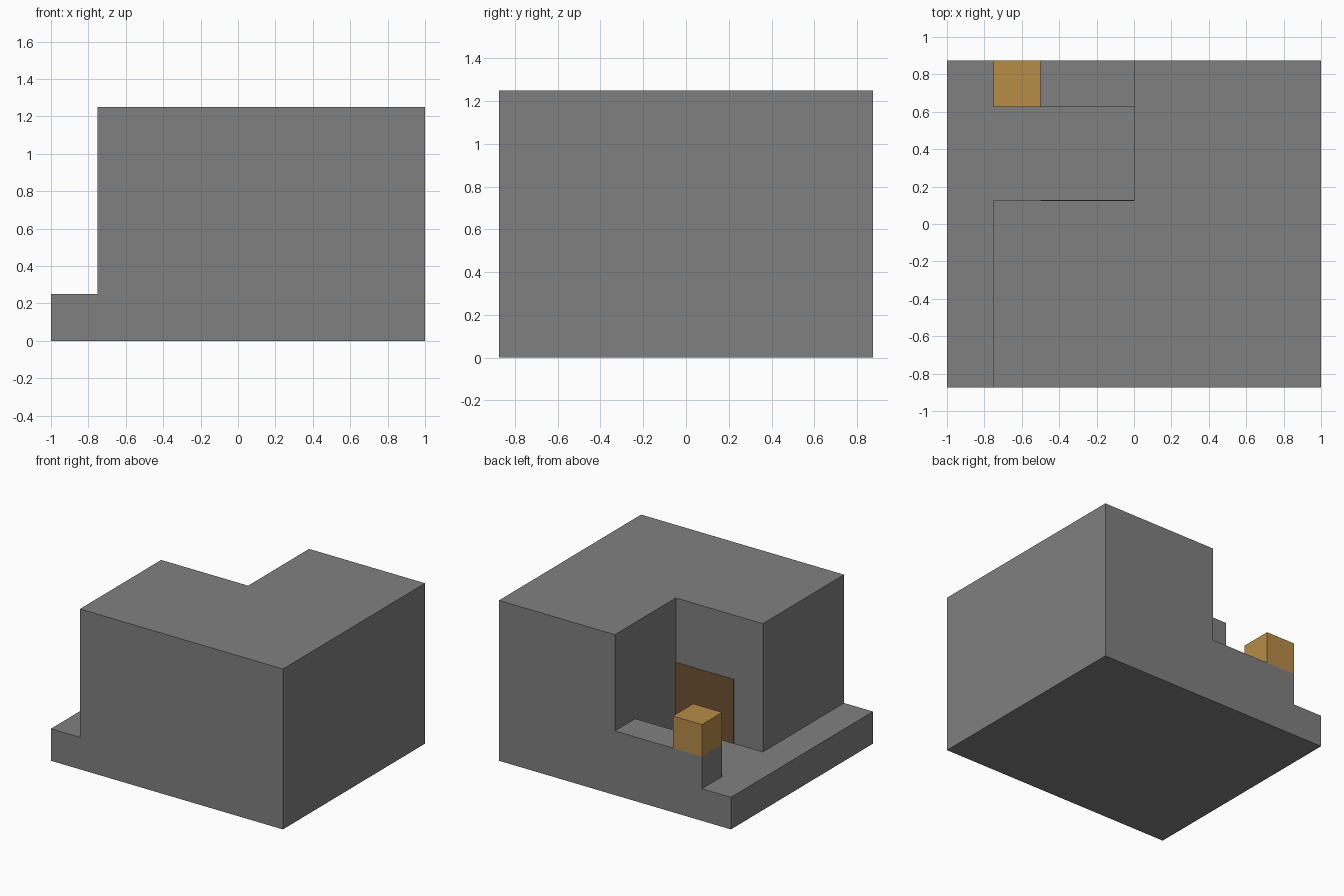
import bpy
import bmesh
from mathutils import Vector

cube = bpy.data.objects.get("Cube")
if cube:
    bpy.data.objects.remove(cube, do_unlink=True)


def material(name, rgb):
    mat = bpy.data.materials.new(name)
    mat.use_nodes = True
    colour = (*rgb, 1.0)
    mat.diffuse_color = colour
    mat.node_tree.nodes["Principled BSDF"].inputs["Base Color"].default_value = colour
    return mat


def box(name, low, high, mat=None):
    """Axis-aligned box between two corners."""
    low, high = Vector(low), Vector(high)
    bm = bmesh.new()
    bmesh.ops.create_cube(bm, size=1)
    bmesh.ops.scale(bm, vec=high - low, verts=bm.verts)
    bmesh.ops.translate(bm, vec=(low + high) / 2, verts=bm.verts)
    mesh = bpy.data.meshes.new(name)
    bm.to_mesh(mesh)
    bm.free()
    if mat:
        mesh.materials.append(mat)
    obj = bpy.data.objects.new(name, mesh)
    bpy.context.collection.objects.link(obj)
    return obj


def carve(target, low, high):
    """Cut a box out of the target and discard the cutter."""
    cutter = box("cutter", low, high)
    cutter.hide_render = True
    mod = target.modifiers.new("carve", "BOOLEAN")
    mod.operation = "DIFFERENCE"
    mod.solver = "EXACT"
    mod.object = cutter
    bpy.context.view_layer.objects.active = target
    bpy.ops.object.modifier_apply(modifier=mod.name)
    bpy.data.objects.remove(cutter, do_unlink=True)


stone = material("grey stone", (0.216, 0.216, 0.216))
wood = material("light wood", (0.48, 0.262, 0.065))
dark_wood = material("dark wood", (0.156, 0.084, 0.032))

# Building: one block with the side step, the alcove and the raised ledge cut out
building = box("building", (-1, -0.875, 0), (1, 0.875, 1.25), stone)
carve(building, (-2, -2, 0.25), (-0.75, 2, 2))
carve(building, (-2, 0.125, 0.25), (0, 0.625, 2))
carve(building, (-2, 0.125, 0.5), (0, 2, 2))

# Merge leftover coplanar cuts into clean flat faces
bm = bmesh.new()
bm.from_mesh(building.data)
bmesh.ops.remove_doubles(bm, verts=bm.verts, dist=0.0001)
bmesh.ops.dissolve_limit(bm, angle_limit=0.01, verts=bm.verts, edges=bm.edges)
bm.to_mesh(building.data)
bm.free()

# Crate at the end of the ledge
box("crate", (-0.75, 0.625, 0.5), (-0.5, 0.875, 0.75), wood)

# Door plate on the alcove wall
box("door", (-0.5, 0.122, 0.25), (0, 0.128, 0.75), dark_wood)
